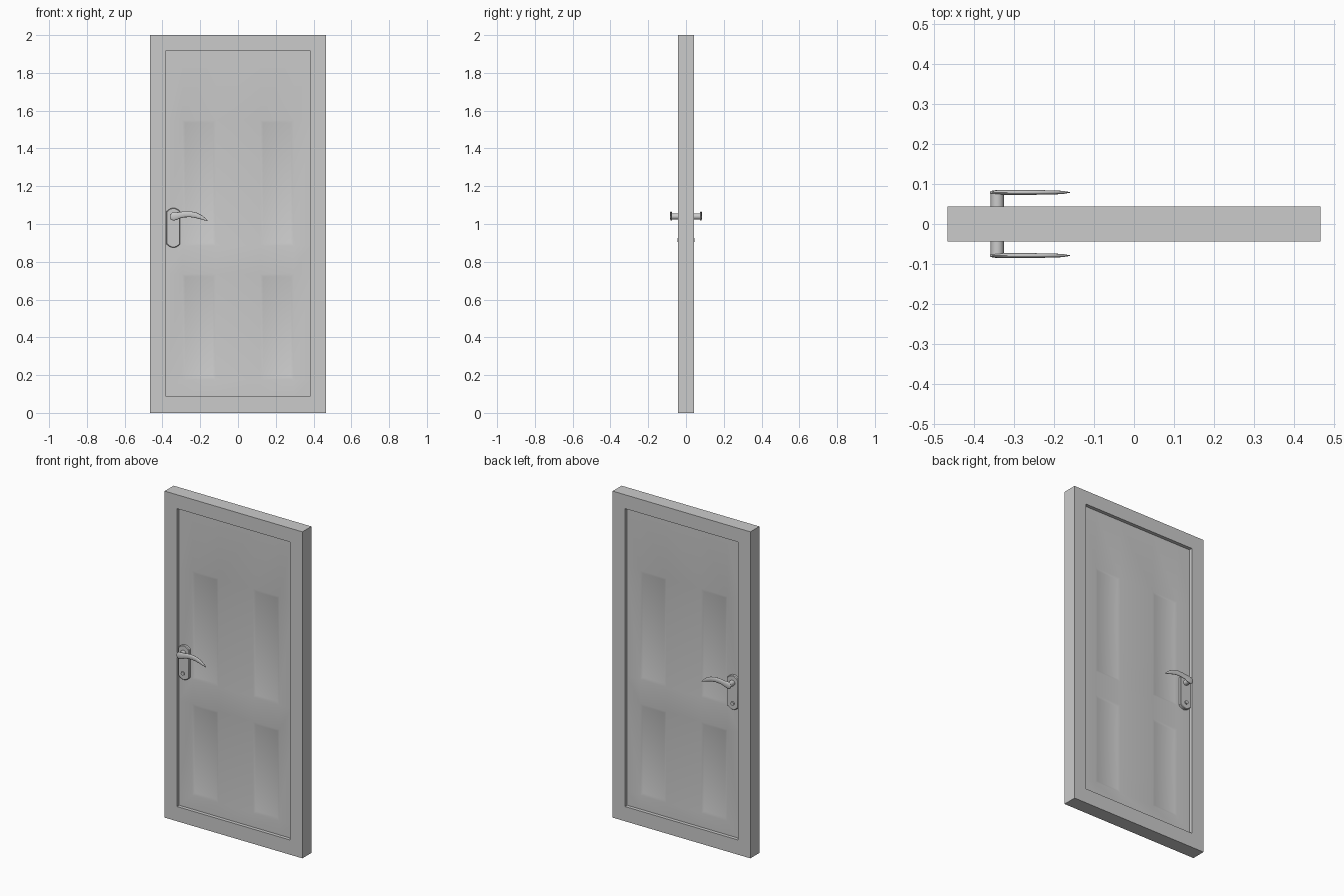
import bpy, bmesh
from math import sin, cos, pi, radians
from mathutils import Vector

if "Cube" in bpy.data.objects:
    bpy.data.objects.remove(bpy.data.objects["Cube"])


def finish(name, bm, angle=35, mirror=True):
    bmesh.ops.recalc_face_normals(bm, faces=bm.faces)
    me = bpy.data.meshes.new(name)
    bm.to_mesh(me)
    bm.free()
    me.shade_smooth()
    me.set_sharp_from_angle(angle=radians(angle))
    ob = bpy.data.objects.new(name, me)
    bpy.context.collection.objects.link(ob)
    if mirror:  # same part on the back of the door
        mod = ob.modifiers.new("both_sides", 'MIRROR')
        mod.use_axis = (False, True, False)
    return ob


def loft(bm, rings):
    """Skin closed rings of equal length and cap both ends."""
    vs = [[bm.verts.new(p) for p in r] for r in rings]
    n = len(vs[0])
    for a, b in zip(vs, vs[1:]):
        for i in range(n):
            j = (i + 1) % n
            bm.faces.new((a[i], a[j], b[j], b[i]))
    bm.faces.new(vs[0])
    bm.faces.new(vs[-1])


def circle(x, z, r, y, n=24):
    return [(x + r * cos(2 * pi * i / n), y, z + r * sin(2 * pi * i / n)) for i in range(n)]


def rect(x, z0, z1, y):
    return [(-x, y, z0), (x, y, z0), (x, y, z1), (-x, y, z1)]


# Door frame: rectangular section swept around the opening
bm = bmesh.new()
W, OX, OZ0, OZ1, D = 0.467, 0.383, 0.09, 1.915, 0.0435
loops = [[bm.verts.new(p) for p in r] for r in (
    rect(W, 0, 2, -D), rect(W, 0, 2, D), rect(OX, OZ0, OZ1, D), rect(OX, OZ0, OZ1, -D))]
for k in range(4):
    a, b = loops[k], loops[(k + 1) % 4]
    for i in range(4):
        j = (i + 1) % 4
        bm.faces.new((a[i], a[j], b[j], b[i]))
finish("door_frame", bm, mirror=False)

# Door leaf: grid with four softly sunk panels, mirrored front to back
bm = bmesh.new()
xs = [-OX, -0.295, -0.118, 0.118, 0.295, OX]
zs = [OZ0, 0.175, 0.735, 0.885, 1.55, OZ1]
LEAF = -0.022
grid = [[bm.verts.new((x, LEAF, z)) for x in xs] for z in zs]
panels = []
for r in range(5):
    for c in range(5):
        f = bm.faces.new((grid[r][c], grid[r][c + 1], grid[r + 1][c + 1], grid[r + 1][c]))
        if r in (1, 3) and c in (1, 3):
            panels.append(f)
bm.normal_update()
bmesh.ops.inset_individual(bm, faces=panels, thickness=0.022, depth=-0.005)
rim = [e for e in bm.edges if e.is_boundary]
new = bmesh.ops.extrude_edge_only(bm, edges=rim)["geom"]
for v in new:
    if isinstance(v, bmesh.types.BMVert):
        v.co.y = 0
finish("door_leaf", bm)

# Handle back plate with arched ends
PX, HW = -0.342, 0.036


def plate_ring(y, s):
    pts = []
    for i in range(9):
        t = -1 + i / 4
        pts.append((PX - (HW - s) * t, y, 1.067 - s + 0.018 * (1 - t * t)))
    for i in range(9):
        t = -1 + i / 4
        pts.append((PX + (HW - s) * t, y, 0.893 + s - 0.018 * (1 - t * t)))
    return pts


bm = bmesh.new()
loft(bm, [plate_ring(LEAF + 0.002, 0), plate_ring(-0.036, 0), plate_ring(-0.039, 0.003)])
finish("handle_plate", bm)

# Spindle between plate and lever
bm = bmesh.new()
loft(bm, [circle(PX, 1.04, 0.0165, -0.036), circle(PX, 1.04, 0.0165, -0.082)])
finish("handle_spindle", bm)

# Lock cylinder with a raised key slot
bm = bmesh.new()
loft(bm, [circle(-0.345, 0.915, 0.011, -0.036), circle(-0.345, 0.915, 0.011, -0.046)])
finish("lock_cylinder", bm)

# Curved lever: flattened oval section along a drooping arc (x, z, half height, half depth)
path = [(-0.3605, 1.039, 0.006, 0.002), (-0.357, 1.039, 0.014, 0.004),
        (-0.345, 1.039, 0.0215, 0.006), (-0.328, 1.042, 0.020, 0.0062),
        (-0.308, 1.047, 0.0165, 0.006), (-0.285, 1.051, 0.016, 0.006),
        (-0.255, 1.052, 0.0155, 0.006), (-0.225, 1.047, 0.0145, 0.0055),
        (-0.198, 1.037, 0.0115, 0.005), (-0.177, 1.026, 0.007, 0.0038),
        (-0.161, 1.016, 0.0015, 0.001)]
bm = bmesh.new()
rings = []
for k, (x, z, h, d) in enumerate(path):
    p, q = path[max(k - 1, 0)], path[min(k + 1, len(path) - 1)]
    t = Vector((q[0] - p[0], 0, q[1] - p[1])).normalized()
    side = Vector((-t.z, 0, t.x))
    rings.append([Vector((x, -0.079 + d * sin(2 * pi * i / 16), z)) + side * h * cos(2 * pi * i / 16)
                  for i in range(16)])
loft(bm, rings)
finish("handle_lever", bm, 60)
